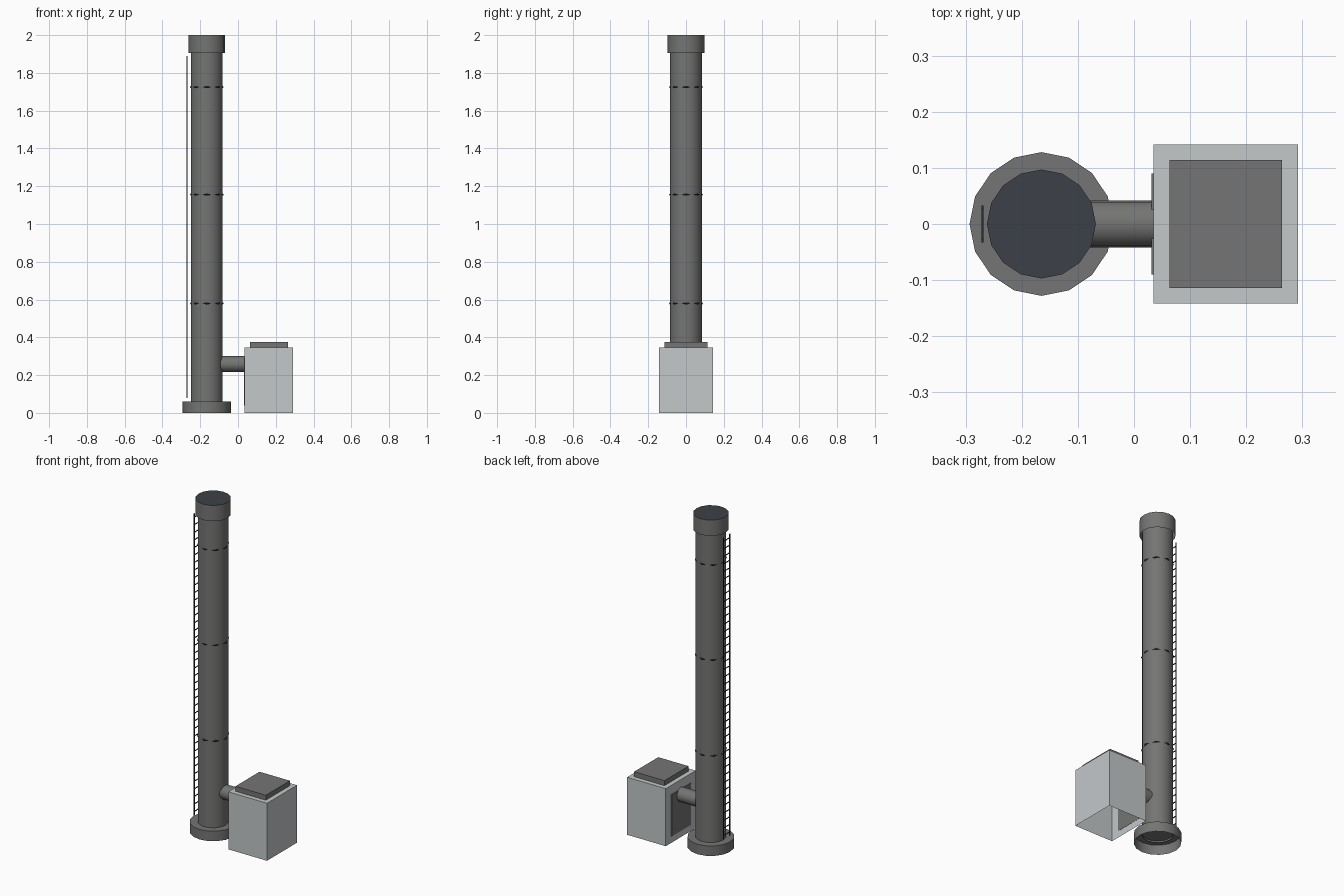
import bpy
import bmesh
from math import pi, radians
from mathutils import Matrix

cube = bpy.data.objects.get("Cube")
if cube:
    bpy.data.objects.remove(cube, do_unlink=True)


def material(name, rgb):
    mat = bpy.data.materials.new(name)
    mat.use_nodes = True
    mat.diffuse_color = (*rgb, 1)
    mat.node_tree.nodes["Principled BSDF"].inputs["Base Color"].default_value = (*rgb, 1)
    return mat


GREY = material("mid grey metal", (0.175, 0.178, 0.172))
LIGHT = material("light grey panel", (0.55, 0.58, 0.59))
SOOT = material("dark slate opening", (0.045, 0.053, 0.065))
IRON = material("dark iron", (0.03, 0.03, 0.03))

STACK_X = -0.165


def finish(name, bm, mats, smooth=False):
    mesh = bpy.data.meshes.new(name)
    bm.to_mesh(mesh)
    bm.free()
    obj = bpy.data.objects.new(name, mesh)
    bpy.context.collection.objects.link(obj)
    for mat in mats:
        mesh.materials.append(mat)
    if smooth:
        bpy.ops.object.select_all(action="DESELECT")
        obj.select_set(True)
        bpy.context.view_layer.objects.active = obj
        bpy.ops.object.shade_smooth_by_angle(angle=radians(40))
    return obj


def drop_bottom(bm):
    bm.normal_update()
    bottom = [f for f in bm.faces if f.normal.z < -0.9]
    bmesh.ops.delete(bm, geom=bottom, context="FACES")


def stack_part(name, radius, z0, z1, top=None):
    """Upright sixteen-sided drum, open underneath."""
    bm = bmesh.new()
    bmesh.ops.create_cone(bm, cap_ends=True, segments=16, radius1=radius, radius2=radius,
                          depth=z1 - z0,
                          matrix=Matrix.Translation((STACK_X, 0, (z0 + z1) / 2)))
    drop_bottom(bm)
    if top:
        for f in bm.faces:
            f.material_index = int(f.normal.z > 0.9)
    return finish(name, bm, [GREY, top] if top else [GREY], smooth=True)


def add_box(bm, low, high):
    size = [b - a for a, b in zip(low, high)]
    mid = [(a + b) / 2 for a, b in zip(low, high)]
    bmesh.ops.create_cube(bm, size=1,
                          matrix=Matrix.Translation(mid) @ Matrix.Diagonal((*size, 1)))


def box(name, low, high, mat, open_bottom=False):
    bm = bmesh.new()
    add_box(bm, low, high)
    if open_bottom:
        drop_bottom(bm)
    return finish(name, bm, [mat])


# Chimney stack
stack_part("chimney_base", 0.128, 0, 0.06)
stack_part("chimney_column", 0.084, 0.05, 1.92)
stack_part("chimney_cap", 0.097, 1.905, 2.0, top=SOOT)

# Thin eight-sided bands whose corners show through the column
for i, z in enumerate((0.58, 1.155, 1.725)):
    bpy.ops.mesh.primitive_torus_add(location=(STACK_X, 0, z), major_segments=8,
                                     minor_segments=6, major_radius=0.083,
                                     minor_radius=0.006)
    band = bpy.context.object
    band.name = f"column_band_{i + 1}"
    band.data.materials.append(IRON)

# Ladder on the outer side of the column
ladder = bmesh.new()
LADDER_X, HALF, Z0, Z1, RUNGS = -0.27, 0.03, 0.08, 1.89, 40
for y in (-HALF, HALF):
    add_box(ladder, (LADDER_X - 0.002, y - 0.003, Z0), (LADDER_X + 0.002, y + 0.003, Z1))
for i in range(RUNGS):
    z = Z0 + (i + 0.5) * (Z1 - Z0) / RUNGS
    add_box(ladder, (LADDER_X - 0.002, -HALF, z - 0.002), (LADDER_X + 0.002, HALF, z + 0.002))
finish("ladder", ladder, [IRON])

# Horizontal duct between column and housing
duct = bmesh.new()
bmesh.ops.create_cone(duct, cap_ends=True, segments=16, radius1=0.042, radius2=0.042,
                      depth=0.15, matrix=Matrix.Translation((-0.03, 0, 0.258))
                      @ Matrix.Rotation(pi / 2, 4, "Y"))
finish("connecting_duct", duct, [GREY], smooth=True)

# Blower housing, lid and side grille
box("housing", (0.035, -0.142, 0), (0.292, 0.142, 0.345), LIGHT, open_bottom=True)
box("housing_lid", (0.063, -0.114, 0.34), (0.264, 0.114, 0.375), GREY)
box("side_grille", (0.031, -0.09, 0.04), (0.036, 0.09, 0.29), GREY)
